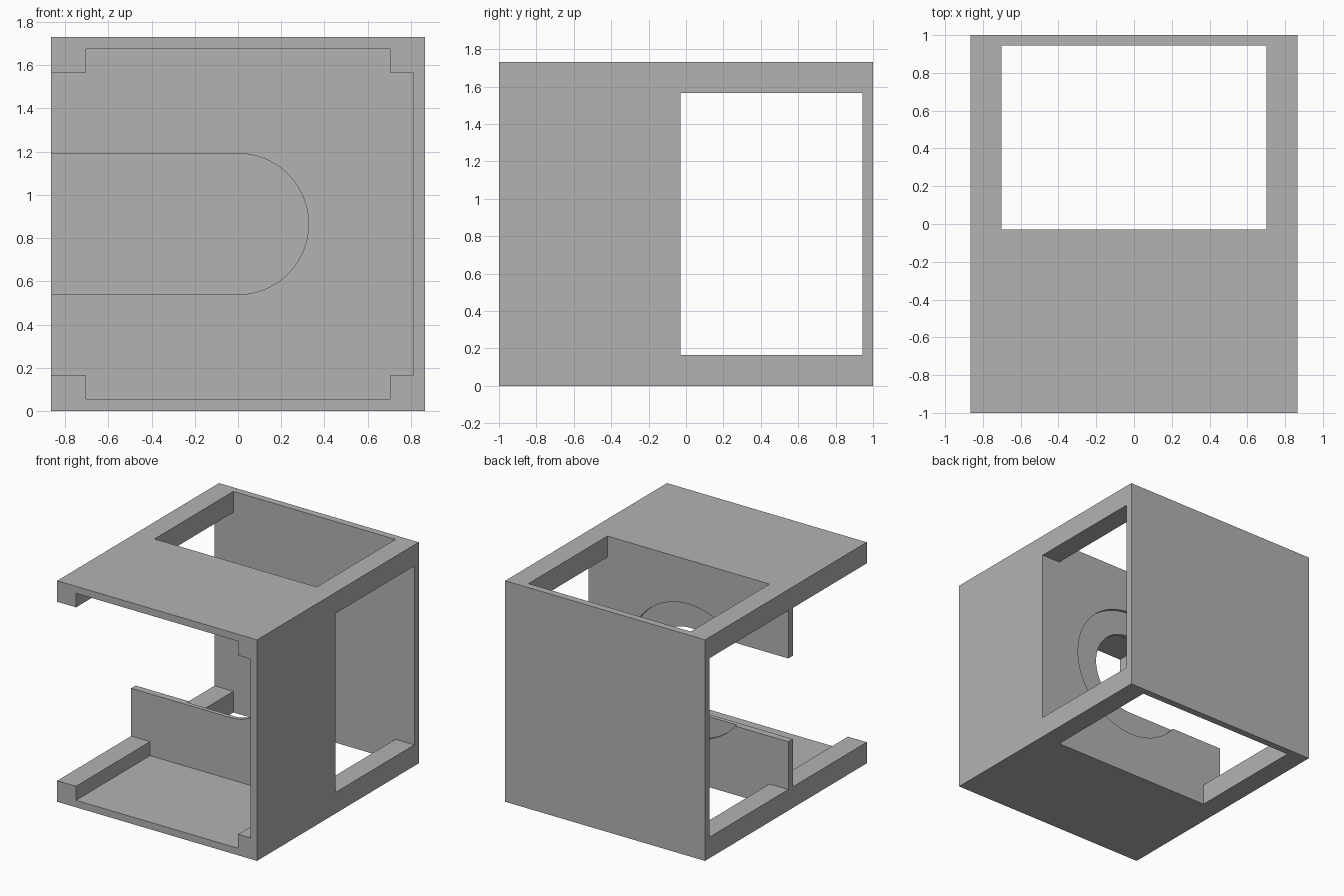
import bpy, bmesh, math

if "Cube" in bpy.data.objects:
    bpy.data.objects.remove(bpy.data.objects["Cube"], do_unlink=True)

# Overall sizes
W, D, H = 0.865, 1.0, 1.73           # half width, half depth, height
WALL, LIP = 0.055, 0.165             # wall thickness, corner beam size
BEAM = W - LIP + 0.002               # inner x of the corner beams
MID = H / 2
SLOT_R, RECESS_R, RECESS = 0.326, 0.52, 0.022
BACK, PLATE = D - WALL, -0.03        # inner back face, rear face of the partition

grey = bpy.data.materials.new("plain grey")
grey.use_nodes = True
grey.diffuse_color = (0.45, 0.45, 0.45, 1)
grey.node_tree.nodes["Principled BSDF"].inputs["Base Color"].default_value = (0.45, 0.45, 0.45, 1)


def prism(name, outline, y0, y1):
    """Extrude an x-z outline along y."""
    bm = bmesh.new()
    face = bm.faces.new([bm.verts.new((x, y0, z)) for x, z in outline])
    new = bmesh.ops.extrude_face_region(bm, geom=[face])["geom"]
    bmesh.ops.translate(bm, vec=(0, y1 - y0, 0),
                        verts=[v for v in new if isinstance(v, bmesh.types.BMVert)])
    bmesh.ops.recalc_face_normals(bm, faces=bm.faces)
    mesh = bpy.data.meshes.new(name)
    bm.to_mesh(mesh)
    bm.free()
    mesh.materials.append(grey)
    obj = bpy.data.objects.new(name, mesh)
    bpy.context.collection.objects.link(obj)
    return obj


def rect(x0, x1, z0, z1):
    return [(x0, z0), (x1, z0), (x1, z1), (x0, z1)]


def arc(radius, start, end, steps):
    angles = [math.radians(start + (end - start) * i / steps) for i in range(steps + 1)]
    return [(radius * math.cos(a), MID + radius * math.sin(a)) for a in angles]


def cut(obj, cutter):
    """Subtract the cutter and remove it."""
    cutter.hide_render = True
    mod = obj.modifiers.new("cut", 'BOOLEAN')
    mod.operation, mod.solver, mod.object = 'DIFFERENCE', 'EXACT', cutter
    bpy.context.view_layer.update()
    result = bpy.data.meshes.new_from_object(
        obj.evaluated_get(bpy.context.evaluated_depsgraph_get()))
    obj.modifiers.clear()
    obj.data = result
    bpy.data.objects.remove(cutter, do_unlink=True)


def cavity(open_x):
    """Right half of the stepped cavity outline, lower left to upper left."""
    lower = [(open_x, LIP), (-BEAM, LIP), (-BEAM, WALL),
             (BEAM, WALL), (BEAM, LIP), (W - WALL, LIP)]
    return lower + [(x, H - z) for x, z in reversed(lower)]


# Housing: block hollowed from the front and one side, with a closed back
housing = prism("housing", rect(-W, W, 0, H), -D, D)
cut(housing, prism("cavity_cutter", cavity(-W - 0.1), -D - 0.1, BACK))

# Windows through top and bottom, and through the side wall
cut(housing, prism("top_bottom_window_cutter", rect(-BEAM, BEAM, -0.1, H + 0.1), PLATE, BACK))
cut(housing, prism("side_window_cutter", rect(0, W + 0.1, LIP, H - LIP), PLATE, BACK))

# Partition with a round-ended slot open to the side
slot = [(-W, MID + SLOT_R)] + arc(SLOT_R, 90, -90, 40) + [(-W, MID - SLOT_R)]
partition = prism("partition", cavity(-W) + slot, PLATE - WALL, PLATE)

# Shallow round recess in the rear of the partition
cut(partition, prism("recess_cutter", arc(RECESS_R, 0, 354.375, 63), PLATE - RECESS, PLATE + 0.1))

# Flat faces with smooth round edges
bpy.ops.object.select_all(action='DESELECT')
partition.select_set(True)
bpy.context.view_layer.objects.active = partition
bpy.ops.object.shade_smooth_by_angle(angle=math.radians(30))
